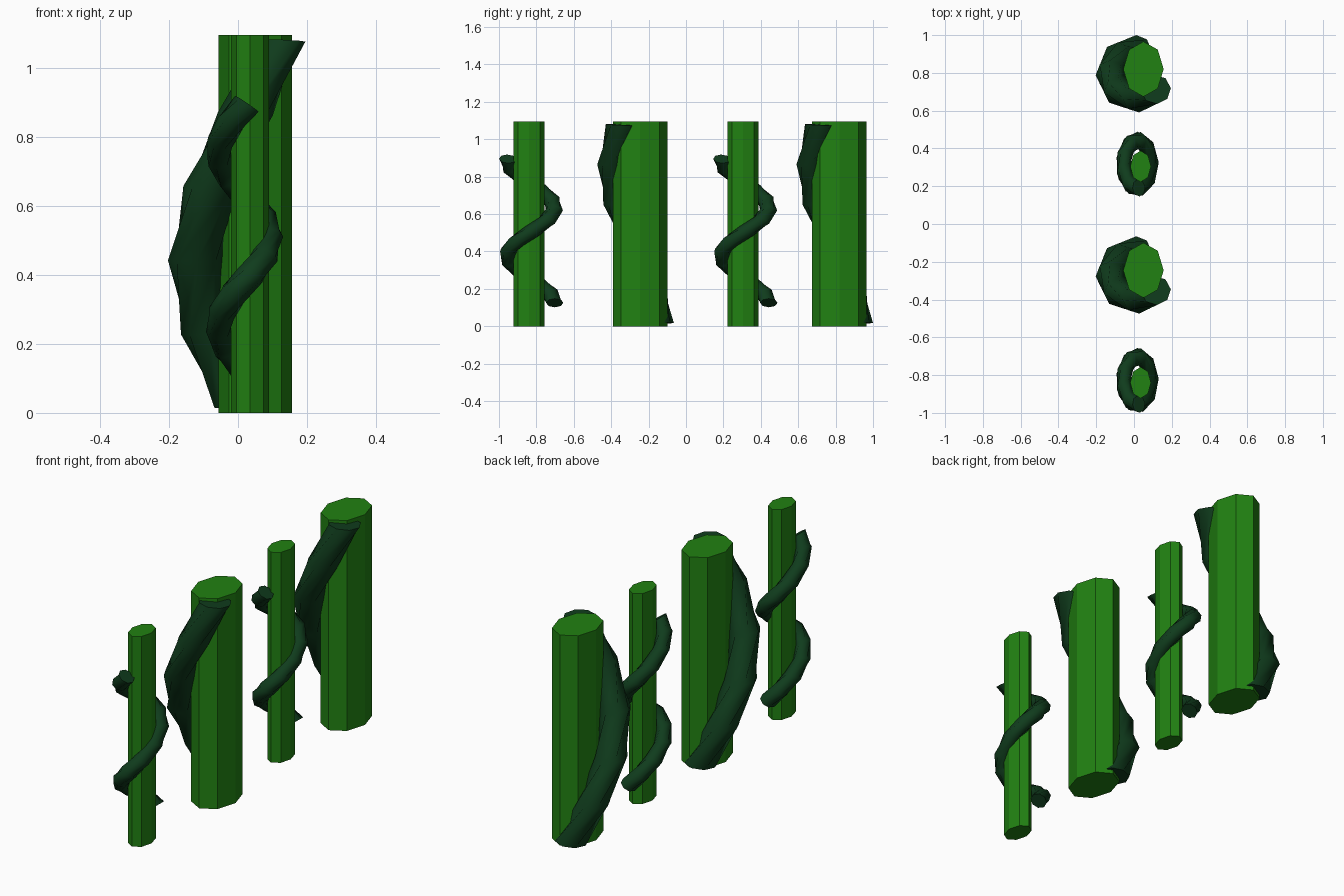
import bpy, bmesh
from math import radians, sin, cos, tau
from mathutils import Vector

if "Cube" in bpy.data.objects:
    bpy.data.objects.remove(bpy.data.objects["Cube"])


def material(name, colour):
    m = bpy.data.materials.new(name)
    m.diffuse_color = colour
    m.use_nodes = True
    m.node_tree.nodes["Principled BSDF"].inputs["Base Color"].default_value = m.diffuse_color
    return m


STEM = material("stem_green", (0.015, 0.22, 0.006, 1))
VINE = material("vine_green", (0.005, 0.045, 0.012, 1))


def finish(bm, name, mat):
    bmesh.ops.recalc_face_normals(bm, faces=bm.faces)
    me = bpy.data.meshes.new(name)
    bm.to_mesh(me)
    bm.free()
    me.materials.append(mat)
    ob = bpy.data.objects.new(name, me)
    bpy.context.collection.objects.link(ob)
    return ob


def stem(name, x, y, rx, ry, height=1.095):
    # eight-sided oval column with flat caps
    bm = bmesh.new()
    ring = [bm.verts.new((x + rx * cos(tau * i / 8), y + ry * sin(tau * i / 8), 0)) for i in range(8)]
    base = bm.faces.new(ring)
    top = bmesh.ops.extrude_face_region(bm, geom=[base], use_keep_orig=True)["geom"]
    bmesh.ops.translate(bm, verts=[v for v in top if isinstance(v, bmesh.types.BMVert)], vec=(0, 0, height))
    finish(bm, name, STEM)


def vine(name, x, y, rx, ry, tube, tilt, a0, a1, z0, z1, steps):
    # tube swept up an oval helix; sections lean by tilt from horizontal
    bm = bmesh.new()
    rings = []
    for s in range(steps + 1):
        t = s / steps
        a = radians(a0 + (a1 - a0) * t)
        centre = Vector((x + rx * cos(a), y + ry * sin(a), z0 + (z1 - z0) * t))
        out = Vector((tube[0] * cos(a), tube[1] * sin(a), 0))
        along = Vector((-tube[0] * sin(a) * cos(tilt), tube[1] * cos(a) * cos(tilt), -tube[2] * sin(tilt)))
        rings.append([bm.verts.new(centre + out * cos(tau * i / 8) + along * sin(tau * i / 8))
                      for i in range(8)])
    for lo, hi in zip(rings, rings[1:]):
        for i in range(8):
            j = (i + 1) % 8
            bm.faces.new((lo[i], lo[j], hi[j], hi[i]))
    bm.faces.new(rings[0])
    bm.faces.new(rings[-1])
    ob = finish(bm, name, VINE)
    bpy.ops.object.select_all(action='DESELECT')
    ob.select_set(True)
    bpy.context.view_layer.objects.active = ob
    bpy.ops.object.shade_smooth_by_angle(angle=radians(50))


# thin stems with a vine of one and a half turns
for n, y in enumerate((-0.84, 0.305), 1):
    stem(f"thin_stem_{n}", 0.035, y, 0.055, 0.083)
    vine(f"thin_vine_{n}", 0.018, y + 0.012, 0.073, 0.126, (0.04, 0.046, 0.044),
         radians(32), 90, 636, 0.125, 0.895, 14)

# thick stems with a vine of about two thirds of a turn
for n, y in enumerate((-0.245, 0.82), 1):
    stem(f"thick_stem_{n}", 0.05, y, 0.107, 0.146)
    vine(f"thick_vine_{n}", 0.012, y - 0.025, 0.135, 0.128, (0.08, 0.077, 0.08),
         radians(3), 90, 320, 0.018, 1.078, 5)
